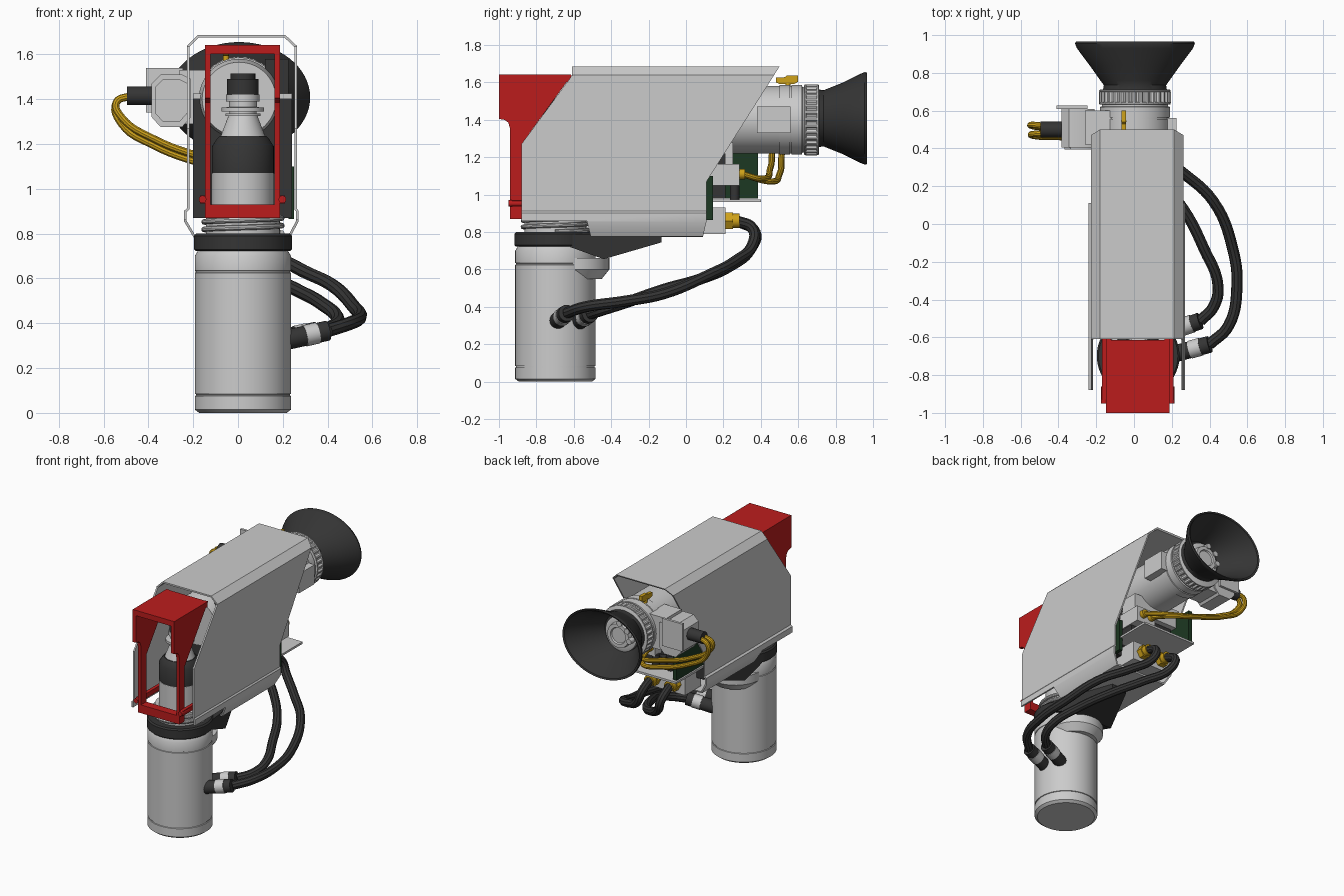
import bpy, bmesh
from math import sin, cos, pi, tau
from mathutils import Vector

if "Cube" in bpy.data.objects:
    bpy.data.objects.remove(bpy.data.objects["Cube"])

def mat(name, r, g, b):
    m = bpy.data.materials.new(name)
    m.diffuse_color = (r, g, b, 1)
    m.use_nodes = True
    m.node_tree.nodes["Principled BSDF"].inputs["Base Color"].default_value = m.diffuse_color
    return m

BLACK = mat("dark_rubber", .035, .035, .035)
RED = mat("red_paint", .5, .012, .012)
GOLD = mat("yellow_cable", .62, .36, .01)
GREEN = mat("circuit_green", .012, .04, .016)
AX = {'X': lambda u, v, h: (h, u, v), 'Y': lambda u, v, h: (u, h, v), 'Z': lambda u, v, h: (u, v, h)}

def rings(name, loops, m=None, caps=True):
    """Skin a list of equal-length point loops."""
    bm = bmesh.new()
    vs = [[bm.verts.new(p) for p in loop] for loop in loops]
    n = len(loops[0])
    for a, b in zip(vs, vs[1:]):
        for i in range(n):
            j = (i + 1) % n
            bm.faces.new((a[i], a[j], b[j], b[i]))
    if caps:
        bm.faces.new(vs[0])
        bm.faces.new(vs[-1])
    bmesh.ops.recalc_face_normals(bm, faces=bm.faces)
    me = bpy.data.meshes.new(name)
    bm.to_mesh(me)
    bm.free()
    ob = bpy.data.objects.new(name, me)
    bpy.context.collection.objects.link(ob)
    if m:
        me.materials.append(m)
    return ob

def prism(name, pts, axis, a, b, m=None, caps=True):
    return rings(name, [[AX[axis](u, v, h) for u, v in pts] for h in (a, b)], m, caps)

def box(name, x, y, z, m=None):
    return prism(name, [(x[0], y[0]), (x[1], y[0]), (x[1], y[1]), (x[0], y[1])], 'Z', *z, m)

def lathe(name, axis, c, prof, m=None, n=48):
    """prof holds (height, radius) or (height, radius_u, radius_v)."""
    return rings(name, [[AX[axis](c[0] + p[1] * cos(tau * i / n), c[1] + p[-1] * sin(tau * i / n), p[0])
                         for i in range(n)] for p in prof], m)

def rod(name, p, q, r, m=None, n=24):
    p, q = Vector(p), Vector(q)
    d = q - p
    rot = d.to_track_quat('Z', 'Y')
    return rings(name, [[o + rot @ Vector((r * cos(tau * i / n), r * sin(tau * i / n), 0))
                         for i in range(n)] for o in (p, q)], m)

def tube(name, pts, r, m=None, res=6):
    cu = bpy.data.curves.new(name, 'CURVE')
    cu.dimensions = '3D'
    cu.bevel_depth, cu.bevel_resolution, cu.resolution_u, cu.use_fill_caps = r, 3, res, True
    sp = cu.splines.new('BEZIER')
    sp.bezier_points.add(len(pts) - 1)
    for b, p in zip(sp.bezier_points, pts):
        b.co = p
        b.handle_left_type = b.handle_right_type = 'AUTO'
    if m:
        cu.materials.append(m)
    ob = bpy.data.objects.new(name, cu)
    bpy.context.collection.objects.link(ob)
    return ob

CX, CY = .022, -.698     # axis of lower canister
VX, VZ = .005, 1.40      # axis of viewfinder

# folded sheet housing, trimmed to its side outline
sec = [(-.19, .78), (-.235, .856), (-.235, .90), (-.222, .91), (-.222, 1.636), (-.178, 1.68),
       (.21, 1.68), (.257, 1.636), (.257, .91), (.265, .90), (.265, .856), (.225, .78)]
shell = prism("housing", sec, 'Y', -.95, .6, None, False)
s = shell.modifiers.new("wall", 'SOLIDIFY')
s.thickness, s.offset = .012, 0
outline = [(-.61, 1.72), (-.61, 1.636), (-.88, 1.27), (-.88, .86), (-.53, .86), (-.5, .74), (.083, .74),
           (.11, .86), (.11, 1.07), (.5, 1.685), (.5, 1.72)]
cutter = prism("outline_cutter", outline, 'X', -.5, .5)
cutter.hide_render = True
bo = shell.modifiers.new("trim", 'BOOLEAN')
bo.operation, bo.object, bo.solver = 'INTERSECT', cutter, 'EXACT'

# red front hood
hood = [(-1, 1.64), (-.61, 1.64), (-.88, 1.27), (-.88, .87), (-.94, .87), (-.94, 1.35), (-.95, 1.385), (-.97, 1.4), (-1, 1.405)]
for side, x in (("left", -.147), ("right", .162)):
    prism("hood_side_" + side, hood, 'X', x, x + .025, RED)
box("hood_top", (-.147, .187), (-1, -.615), (1.602, 1.641), RED)
box("hood_sill", (-.147, .187), (-.94, -.88), (.87, .93), RED)
for side, x in (("left", -.158), ("right", .198)):
    rod("hood_bolt_" + side, (x, -.95, .953), (x, -.86, .953), .017, RED, 16)
    box("hood_arm_" + side, (x - .012, x + .012), (-.93, -.6), (.935, .97), RED)

# inner chassis and optics behind the hood
box("chassis_box", (-.2, .24), (-.46, .08), (.87, 1.40), BLACK)
box("chassis_tray", (-.2, .24), (-.47, .1), (1.40, 1.425))
box("chassis_upper_block", (.12, .225), (-.44, .0), (1.425, 1.58), BLACK)
lathe("nozzle_base", 'Z', (CX, CY), [(.85, .14), (1.07, .14), (1.07, .132), (1.1, .132)])
lathe("nozzle_collar", 'Z', (CX, CY), [(1.07, .138), (1.19, .138), (1.225, .115), (1.235, .105)], BLACK)
lathe("nozzle_cone", 'Z', (CX, CY), [(1.22, .105), (1.325, .065), (1.325, .078), (1.337, .078), (1.337, .06),
      (1.345, .06), (1.345, .095), (1.362, .095), (1.365, .062), (1.39, .062), (1.39, .075), (1.42, .075), (1.42, .05), (1.43, .05)])
lathe("nozzle_tip", 'Z', (CX, CY), [(1.42, .07), (1.49, .07), (1.49, .055), (1.515, .055)], BLACK)

# lower canister
lathe("canister", 'Z', (CX, CY), [(0, .195), (.015, .215), (.075, .215), (.077, .21), (.083, .21), (.085, .215),
      (.625, .215), (.627, .211), (.633, .211), (.635, .215), (.70, .215), (.725, .2)], None, 64)
lathe("canister_ring", 'Z', (CX, CY), [(.722, .21), (.73, .219), (.79, .219), (.80, .21)], BLACK, 64)
lathe("thread_core", 'Z', (CX, CY), [(.79, .165), (.89, .165)])
tube("thread_coil", [(CX + .174 * cos(a * pi / 6), CY + .174 * sin(a * pi / 6), .802 + .0028 * a) for a in range(29)], .012, None, 3)
bracket = [(-.62, .72, .20), (-.44, .655, .185), (-.13, .745, .06), (-.13, .785, .06), (-.5, .79, .19), (-.62, .79, .20)]
rings("canister_bracket", [[(CX + k * w, y, z) for y, z, w in bracket] for k in (-1, 1)], BLACK)
lathe("bracket_collar", 'Z', (CX, -.6), [(.55, .15), (.575, .17), (.60, .19), (.66, .19)])

# viewfinder barrel with stepped bands
lathe("viewfinder_barrel", 'Y', (VX, VZ), [(-.5, .165), (-.44, .18), (.25, .18), (.5, .18), (.5, .186), (.555, .186),
      (.557, .18), (.563, .18), (.565, .186), (.62, .186), (.622, .175), (.64, .175)], None, 64)
gear = [(VX + r * cos(tau * i / 128), VZ + r * sin(tau * i / 128)) for i, r in enumerate([.19, .19, .18, .18] * 32)]
prism("focus_ring", gear, 'Y', .64, .70)
for y in (.632, .698):
    lathe("focus_ring_rim", 'Y', (VX, VZ), [(y, .184), (y + .003, .189), (y + .01, .189), (y + .013, .184)])
lathe("eyecup", 'Y', (VX, VZ + .008), [(.705, .17, .155), (.735, .165, .15), (.76, .183, .16), (.84, .24, .192), (.93, .307, .237),
      (.955, .317, .247), (.967, .312, .245), (.962, .30, .234), (.93, .283, .217), (.84, .215, .172), (.76, .16, .142), (.725, .14, .13)], BLACK, 64)
lathe("eyepiece", 'Y', (VX, VZ), [(.70, .125), (.74, .125), (.745, .115), (.745, .09), (.775, .085), (.775, .06), (.765, .055)])
for k in range(3):
    a = pi * (.55 + .25 * k)
    x, z = VX + .095 * cos(a), VZ + .095 * sin(a)
    rod("eyepiece_knob", (x, .73, z), (x, .785, z), .02, None, 16)
box("barrel_pad_right", (.15, .225), (.38, .56), (1.33, 1.47))
prism("barrel_latch", [(.48, 1.60), (.5, 1.592), (.58, 1.592), (.6, 1.605), (.6, 1.638), (.54, 1.638), (.53, 1.628), (.48, 1.625)],
      'X', -.066, -.042, GOLD)
rod("latch_post", (-.054, .545, 1.55), (-.054, .545, 1.6), .014, GOLD, 12)

# side connector box on the barrel
side = [(-.385, 1.32), (-.345, 1.275), (-.25, 1.275), (-.21, 1.32), (-.21, 1.49), (-.25, 1.51), (-.345, 1.51), (-.385, 1.47)]
prism("side_box", side, 'Y', .405, .61)
prism("side_box_front_cover", [(CXs * .8 - .06, z * .8 + .28) for CXs, z in side], 'Y', .395, .41)
box("side_box_plate", (-.41, -.245), (.61, .628), (1.34, 1.54))
box("side_box_mount", (-.26, -.12), (.42, .60), (1.29, 1.53))
rod("side_plug", (-.495, .5, 1.415), (-.38, .5, 1.415), .042, BLACK)

# electronics and shelf at the rear
box("shelf", (-.2, .24), (.05, .40), (.96, .975))
box("circuit_board_right", (.225, .25), (-.4, .145), (.865, 1.1), GREEN)
box("circuit_board_left", (-.195, -.165), (0, .385), (.98, 1.22), GREEN)
box("rear_electronics", (-.15, .2), (.02, .21), (.98, 1.22), BLACK)
box("rear_bracket", (-.19, .2), (.1, .25), (1.14, 1.28))
box("port_box", (.05, .21), (.1, .285), (1.05, 1.165))
box("gland_block", (-.14, .18), (.03, .21), (.79, .93))
for k in range(4):
    rod("capacitor", (-.12 + .06 * k, .26, .97), (-.12 + .06 * k, .26, 1.06), .025, BLACK, 16)

# brass glands and hoses to the canister
for x in (.1, -.06):
    rod("hose_gland", (x, .2, .86), (x, .25, .86), .05, GOLD, 6)
    rod("hose_gland_nose", (x, .25, .86), (x, .285, .86), .038, GOLD)
hoses = [[(.40, -.637, .367), (.5, -.54, .40), (.545, -.33, .43), (.52, -.12, .47), (.42, .12, .57), (.26, .27, .65),
          (.14, .355, .73), (.1, .355, .82), (.1, .27, .86)],
         [(.35, -.513, .362), (.42, -.44, .385), (.445, -.33, .42), (.37, -.13, .49), (.26, .08, .55), (.12, .24, .62),
          (-.02, .345, .71), (-.06, .37, .80), (-.06, .27, .86)]]
for path, foot in zip(hoses, ((.17, -.70, .315), (.14, -.585, .315))):
    tube("coolant_hose", path, .03, BLACK)
    a, b = Vector(foot), Vector(path[0])
    rod("hose_plug", a, b, .045, BLACK)
    rod("hose_plug_band", a.lerp(b, .55), a.lerp(b, .8), .048)

# yellow signal cables round the back
for k, (dy, dz) in enumerate(((0, 0), (.05, -.03))):
    x = .16 - .07 * k
    rod("signal_plug", (x, .28, 1.11), (x, .315, 1.11), .028, GOLD, 16)
    tube("signal_cable", [(x, .30, 1.11), (x - .05, .40 + dy, 1.085 + dz / 2), (-.15, .45 + dy, 1.14 + dz), (-.38, .46 + dy, 1.225 + dz),
         (-.52, .465 + dy, 1.32 + dz), (-.543, .475 + dy, 1.385), (-.48, .48 + dy * .8, 1.415)], .017, GOLD)

# bake curves and modifiers, then smooth the rounded faces
bpy.ops.object.select_all(action='SELECT')
bpy.context.view_layer.objects.active = shell
bpy.ops.object.convert(target='MESH')
bpy.data.objects.remove(cutter)
bpy.ops.object.shade_smooth_by_angle(angle=.6)
